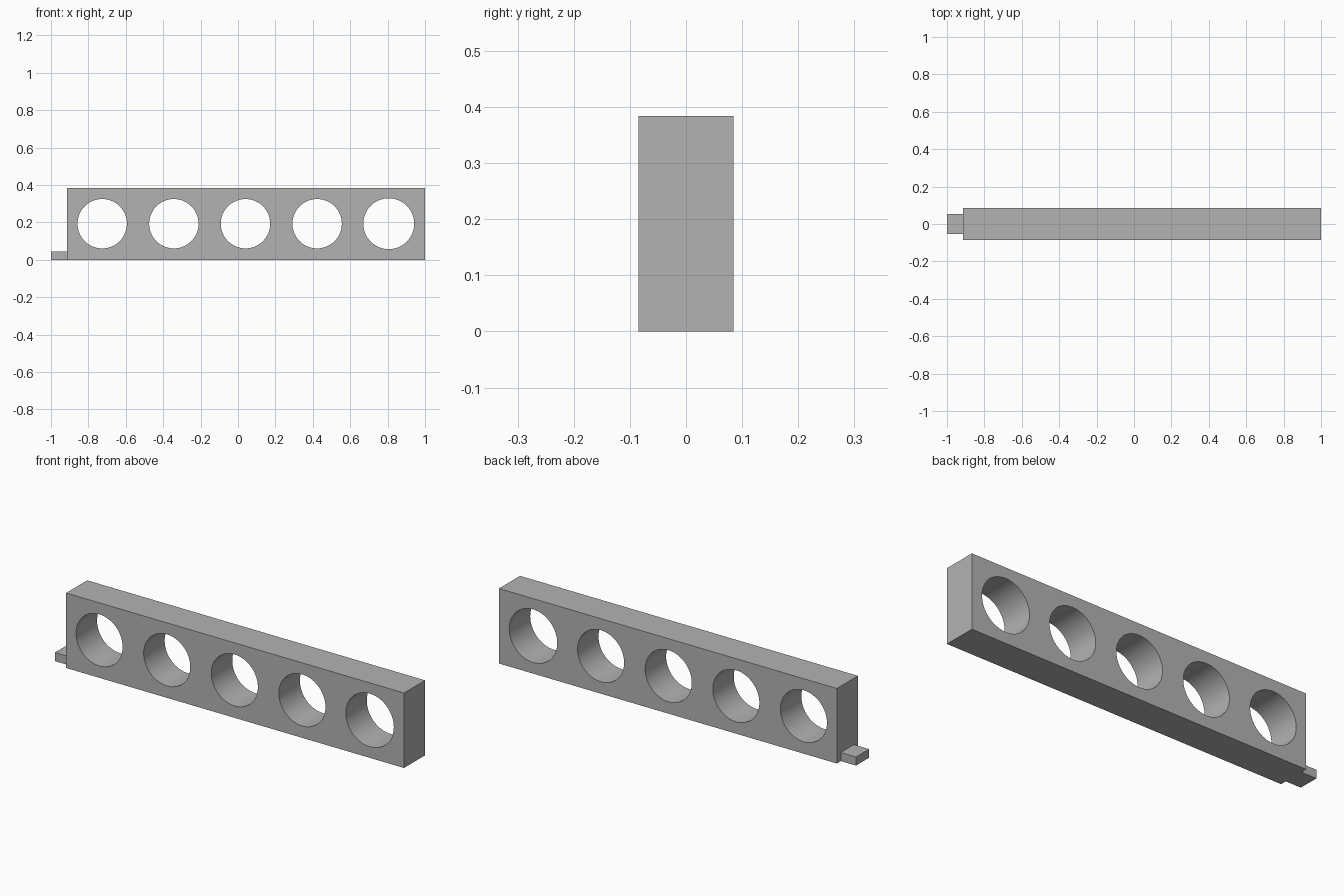
import bpy
import math

cube = bpy.data.objects.get("Cube")
if cube:
    bpy.data.objects.remove(cube, do_unlink=True)

GREY = (0.45, 0.45, 0.45, 1.0)
grey = bpy.data.materials.new("plain_grey")
grey.use_nodes = True
grey.diffuse_color = GREY
for node in grey.node_tree.nodes:
    if node.type == 'BSDF_PRINCIPLED':
        node.inputs["Base Color"].default_value = GREY


def box(name, x0, x1, depth, height):
    """Box standing on the ground, centred on y = 0."""
    bpy.ops.mesh.primitive_cube_add(size=1, location=((x0 + x1) / 2, 0, height / 2))
    ob = bpy.context.object
    ob.name = name
    ob.scale = (x1 - x0, depth, height)
    bpy.ops.object.transform_apply(location=False, rotation=False, scale=True)
    ob.data.materials.append(grey)
    return ob


LEFT_END, HEIGHT, DEPTH = -0.914, 0.384, 0.17
bar = box("bar", LEFT_END, 1.0, DEPTH, HEIGHT)

# Five round holes through the bar, the last slightly wider
PITCH, FIRST = 0.383, -0.726
for i in range(5):
    bpy.ops.mesh.primitive_cylinder_add(
        vertices=64, radius=0.136 if i == 4 else 0.132, depth=DEPTH * 2,
        location=(FIRST + i * PITCH, 0, 0.193), rotation=(math.pi / 2, 0, 0))
    cutter = bpy.context.object
    cutter.name = "hole_cutter"
    cutter.data.materials.append(grey)
    hole = bar.modifiers.new("hole", 'BOOLEAN')
    hole.operation = 'DIFFERENCE'
    hole.solver = 'EXACT'
    hole.object = cutter
    bpy.ops.object.select_all(action='DESELECT')
    bar.select_set(True)
    bpy.context.view_layer.objects.active = bar
    bpy.ops.object.modifier_apply(modifier=hole.name)
    bpy.data.objects.remove(cutter, do_unlink=True)

bpy.ops.object.shade_smooth_by_angle(angle=math.radians(30))

# Small tab at the foot of the right end
box("end_tab", -1.0, LEFT_END, 0.106, 0.044)
